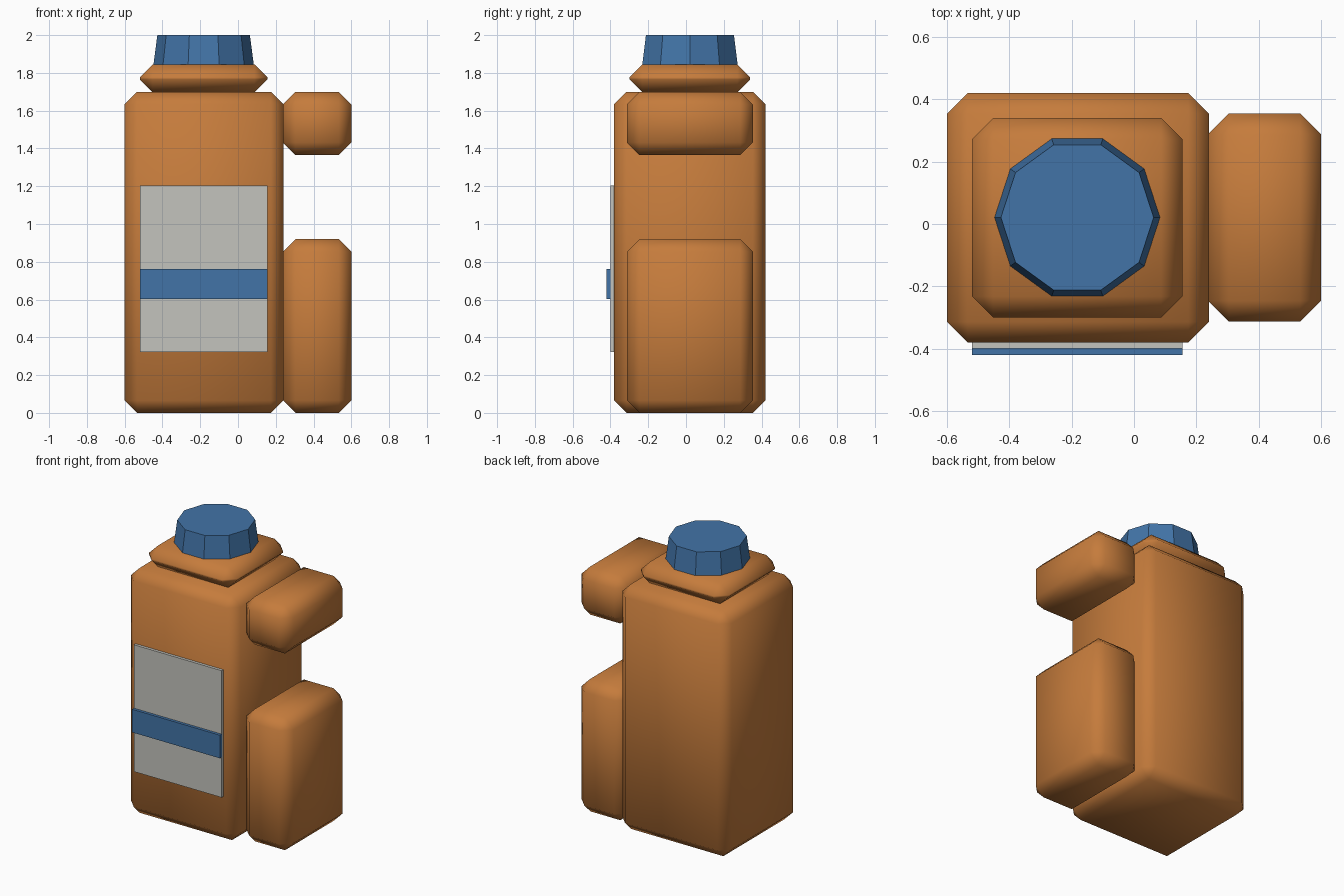
import bpy
import math

cube = bpy.data.objects.get("Cube")
if cube:
    bpy.data.objects.remove(cube, do_unlink=True)


def material(name, rgb):
    mat = bpy.data.materials.new(name)
    mat.use_nodes = True
    colour = (*rgb, 1)
    mat.diffuse_color = colour
    mat.node_tree.nodes["Principled BSDF"].inputs["Base Color"].default_value = colour
    return mat


orange = material("orange plastic", (0.56, 0.2, 0.045))
blue = material("blue plastic", (0.055, 0.175, 0.39))
grey = material("pale grey label", (0.55, 0.55, 0.51))


def box(name, xs, ys, zs, mat, bevel=0):
    """Box between the given limits, optionally with soft chamfered edges."""
    limits = (xs, ys, zs)
    bpy.ops.mesh.primitive_cube_add(size=1, location=[sum(p) / 2 for p in limits])
    obj = bpy.context.object
    obj.name = name
    obj.scale = [b - a for a, b in limits]
    bpy.ops.object.transform_apply(location=False, rotation=False, scale=True)
    obj.data.materials.append(mat)
    if bevel:
        mod = obj.modifiers.new("chamfer", 'BEVEL')
        mod.width = bevel
        mod.segments = 1
        mod.limit_method = 'NONE'
        bpy.ops.object.modifier_apply(modifier=mod.name)
        bpy.ops.object.shade_smooth_by_angle(angle=math.radians(62))
    return obj


# Bottle body and shoulder
box("bottle_body", (-0.6, 0.24), (-0.38, 0.42), (0, 1.7), orange, 0.066)
box("shoulder", (-0.52, 0.155), (-0.3, 0.34), (1.698, 1.845), orange, 0.068)

# Handle: a tall lower grip and a short upper grip with a gap between
for name, zs in (("lower_handle", (0, 0.92)), ("upper_handle", (1.365, 1.7))):
    box(name, (0.237, 0.6), (-0.313, 0.354), zs, orange, 0.067)

# Front label and its stripe
box("label", (-0.52, 0.155), (-0.4, -0.378), (0.323, 1.203), grey)
box("label_stripe", (-0.52, 0.155), (-0.42, -0.398), (0.603, 0.763), blue)

# Ten-sided tapered cap, with a corner pointing sideways
bpy.ops.mesh.primitive_cone_add(vertices=10, radius1=0.266, radius2=0.245,
                                depth=0.16, location=(-0.182, 0.021, 1.92),
                                rotation=(0, 0, math.pi / 2))
cap = bpy.context.object
cap.name = "cap"
cap.data.materials.append(blue)
